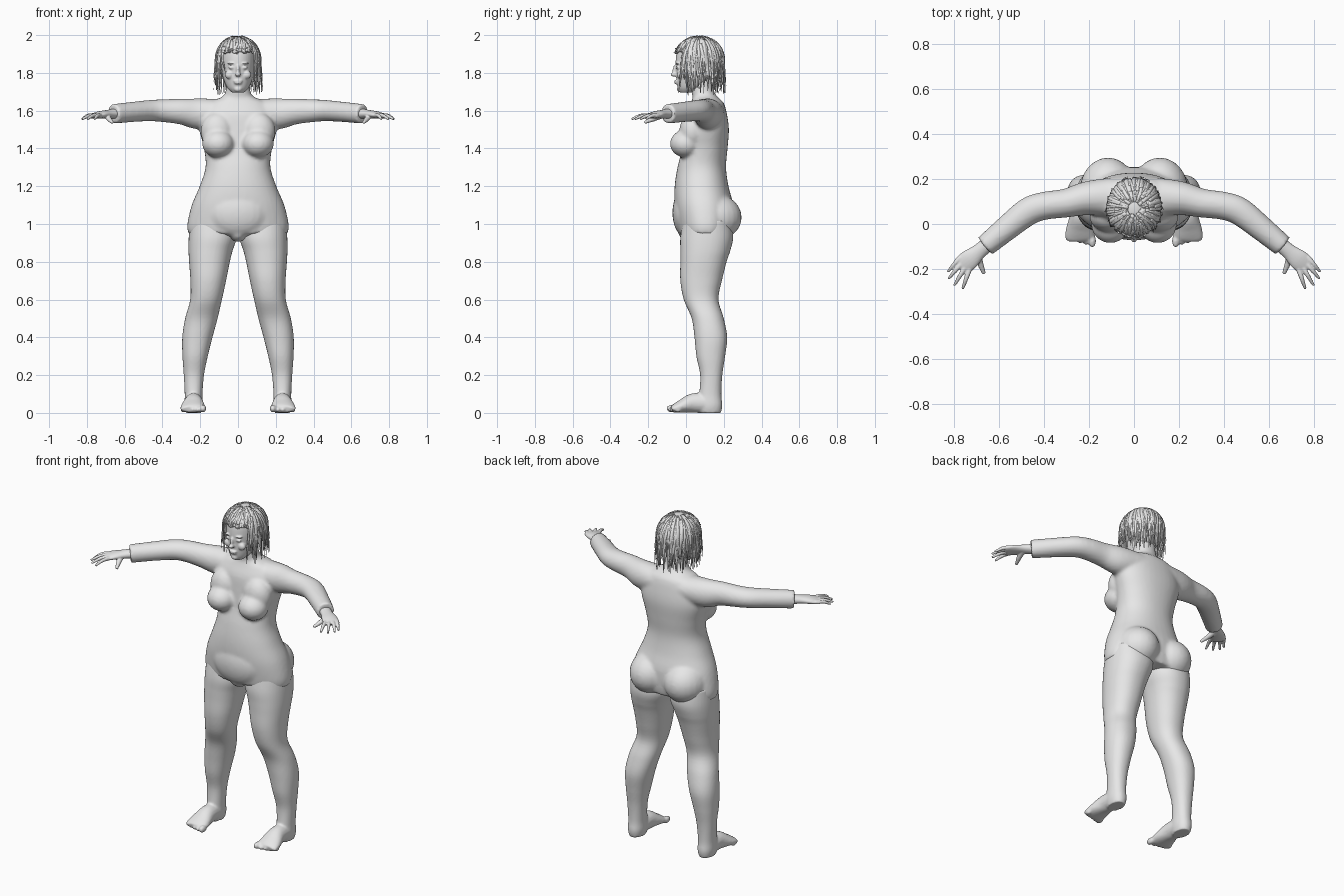
import bpy
import bmesh
import math
import random
from mathutils import Matrix, Vector

default_cube = bpy.data.objects.get("Cube")
if default_cube:
    bpy.data.objects.remove(default_cube, do_unlink=True)

random.seed(4)
UP = Vector((0, 0, 1))


def make_material(name, colour):
    material = bpy.data.materials.new(name)
    material.use_nodes = True
    material.diffuse_color = colour
    material.node_tree.nodes["Principled BSDF"].inputs["Base Color"].default_value = colour
    return material


clay = make_material("light grey", (0.8, 0.8, 0.8, 1))


def resample(stations, steps):
    """Smooth the station values with a Catmull-Rom curve."""
    result = []
    last = len(stations) - 1
    for i in range(last):
        before, start = stations[max(i - 1, 0)], stations[i]
        end, after = stations[i + 1], stations[min(i + 2, last)]
        for k in range(steps):
            t = k / steps
            result.append([
                b + t * ((c - a) + t * ((2 * a - 5 * b + 4 * c - d) + t * (3 * (b - c) + d - a))) / 2
                for a, b, c, d in zip(before, start, end, after)])
    result.append(list(stations[last]))
    return result


def skin_rings(bm, rings):
    """Bridge closed rings of points and cap both ends."""
    loops = [[bm.verts.new(point) for point in ring] for ring in rings]
    count = len(loops[0])
    for lower, upper in zip(loops, loops[1:]):
        for i in range(count):
            j = (i + 1) % count
            bm.faces.new((lower[i], lower[j], upper[j], upper[i]))
    bm.faces.new(loops[0][::-1])
    bm.faces.new(loops[-1])


def ring(centre, across, along, sides, power):
    """One superellipse section."""
    points = []
    for i in range(sides):
        angle = math.tau * i / sides
        c, s = math.cos(angle), math.sin(angle)
        points.append(centre
                      + across * math.copysign(abs(c) ** (2 / power), c)
                      + along * math.copysign(abs(s) ** (2 / power), s))
    return points


def upright(bm, stations, side=1, power=2.2):
    """Level sections: height, x from, x to, y front, y back."""
    rings = []
    for z, x0, x1, front, back in resample(stations, 5):
        centre = Vector((side * (x0 + x1) / 2, (front + back) / 2, z))
        rings.append(ring(centre, Vector(((x1 - x0) / 2, 0, 0)),
                          Vector((0, (back - front) / 2, 0)), 40, power))
    skin_rings(bm, rings)


def tube(bm, stations, side=1, reference=UP, sides=20, steps=5):
    """Sections across a path: x, y, z, half width, half thickness."""
    path = resample(stations, steps)
    points = [Vector((side * p[0], p[1], p[2])) for p in path]
    rings = []
    for i, p in enumerate(path):
        tangent = points[min(i + 1, len(path) - 1)] - points[max(i - 1, 0)]
        across = tangent.cross(reference).normalized()
        along = across.cross(tangent).normalized()
        rings.append(ring(points[i], across * p[3], along * p[4], sides, 2))
    skin_rings(bm, rings)


def ball(bm, centre, radii, side=1):
    x, y, z = centre
    matrix = Matrix.Translation((side * x, y, z)) @ Matrix.Diagonal((*radii, 1))
    bmesh.ops.create_uvsphere(bm, u_segments=24, v_segments=16, radius=1, matrix=matrix)


def finish(name, bm, voxel=None, passes=3):
    """Turn a mesh into an object; fuse its pieces into one skin if asked."""
    bmesh.ops.recalc_face_normals(bm, faces=bm.faces)
    for face in bm.faces:
        face.smooth = True
    mesh = bpy.data.meshes.new(name)
    bm.to_mesh(mesh)
    bm.free()
    mesh.materials.append(clay)
    item = bpy.data.objects.new(name, mesh)
    bpy.context.collection.objects.link(item)
    if voxel:
        fuse = item.modifiers.new("fuse", 'REMESH')
        fuse.mode = 'VOXEL'
        fuse.voxel_size = voxel
        fuse.use_smooth_shade = True
        soften = item.modifiers.new("soften", 'SMOOTH')
        soften.factor = 0.5
        soften.iterations = passes
    return item


# Torso with neck, bust, belly, seat and arms
body = bmesh.new()
torso_profile = [
    (0.95, .264, -.035, .24), (1, .268, -.045, .25), (1.1, .245, -.06, .25),
    (1.2, .203, -.06, .225), (1.3, .172, -.045, .212), (1.4, .18, -.02, .22),
    (1.5, .205, -.01, .227), (1.58, .2, 0, .217), (1.64, .16, .025, .2),
    (1.67, .09, .035, .17), (1.7, .066, .03, .15), (1.78, .06, .03, .14)]
upright(body, [(z, -w, w, front, back) for z, w, front, back in torso_profile])
ball(body, (0, 0, 1.06), (.16, .072, .13))
ball(body, (0, .03, .955), (.05, .07, .05))
for side in (1, -1):
    ball(body, (.105, 0, 1.425), (.085, .085, .074), side)
    ball(body, (.11, .035, 1.49), (.088, .07, .1), side)
    ball(body, (.115, .15, 1.035), (.125, .145, .125), side)
    tube(body, [
        (.06, .12, 1.59, .09, .07), (.2, .115, 1.583, .076, .082),
        (.3, .093, 1.595, .064, .068), (.4, .08, 1.6, .062, .06),
        (.47, .055, 1.6, .062, .056), (.56, -.015, 1.593, .056, .053),
        (.66, -.098, 1.583, .049, .052)], side, sides=32)
finish("torso_and_arms", body, 0.01, 4)

for side, label in ((1, "left"), (-1, "right")):
    # Leg and foot
    leg = bmesh.new()
    upright(leg, [
        (1.02, .005, .255, -.015, .24), (.93, .006, .261, -.03, .25),
        (.86, .028, .262, -.03, .235), (.8, .043, .259, -.03, .215),
        (.7, .063, .252, -.03, .19), (.6, .085, .253, -.012, .172),
        (.5, .108, .28, .03, .2), (.4, .135, .295, .045, .218),
        (.3, .16, .294, .055, .207), (.2, .18, .287, .075, .192),
        (.1, .188, .282, .07, .187), (.04, .187, .283, .06, .192),
        (0, .195, .275, .07, .185)], side)
    tube(leg, [
        (.235, .17, .04, .03, .035), (.235, .12, .05, .045, .05),
        (.235, .04, .052, .05, .052), (.238, -.02, .036, .063, .036),
        (.24, -.06, .024, .066, .024), (.24, -.075, .02, .055, .016)], side)
    for i in range(5):
        size = .02 if i == 0 else .015 - .0007 * i
        ball(leg, (.185 + .027 * i, -.075 + .002 * i * i, size + .003),
             (size * .85, size * 1.5, size), side)
    finish(label + "_leg", leg, 0.007, 3)

    # Hand with four fingers and a thumb
    hand = bmesh.new()
    tube(hand, [
        (.63, -.075, 1.585, .034, .03), (.685, -.12, 1.582, .034, .023),
        (.73, -.158, 1.578, .045, .019), (.768, -.188, 1.57, .043, .013)], side)
    tips = [(.826, -.212), (.823, -.243), (.797, -.272), (.76, -.288)]
    for i, (x, y) in enumerate(tips):
        kx, ky = .77 - .0135 * i, -.148 - .017 * i
        tube(hand, [
            (kx, ky, 1.575, .012, .012),
            ((kx + x) / 2, (ky + y) / 2, 1.573, .01, .01),
            (x, y, 1.555, .006, .006)], side, sides=12)
    tube(hand, [
        (.695, -.125, 1.575, .018, .016), (.682, -.175, 1.555, .014, .013),
        (.665, -.22, 1.537, .008, .008)], side, sides=12)
    finish(label + "_hand", hand, 0.004, 2)

# Head and face
head = bmesh.new()
head_profile = [
    (1.695, .03, -.03, .03), (1.72, .056, -.043, .09), (1.76, .074, -.05, .14),
    (1.8, .084, -.052, .17), (1.86, .09, -.055, .185), (1.92, .088, -.045, .18),
    (1.96, .07, -.01, .15), (1.985, .03, .03, .1)]
upright(head, [(z, -w, w, front, back) for z, w, front, back in head_profile], power=2)
ball(head, (0, -.055, 1.812), (.01, .016, .032))
ball(head, (0, -.062, 1.792), (.015, .02, .012))
ball(head, (0, -.051, 1.756), (.024, .012, .006))
ball(head, (0, -.05, 1.746), (.02, .012, .006))
ball(head, (0, -.034, 1.715), (.022, .014, .016))
for side in (1, -1):
    ball(head, (.034, -.044, 1.828), (.017, .01, .008), side)
    ball(head, (.034, -.044, 1.85), (.024, .012, .005), side)
    ball(head, (.045, -.03, 1.79), (.025, .018, .022), side)
finish("head", head, 0.005, 2)

# Hair cap, open over the face
CENTRE = Vector((0, .07, 1.87))
SPAN = Vector((.122, .135, .128))
cap = bmesh.new()
ball(cap, CENTRE, SPAN * 0.97)
face_opening = [
    f for f in cap.faces
    if f.calc_center_median().z < 1.75
    or (f.calc_center_median().z < 1.92 and f.calc_center_median().y < .015)]
bmesh.ops.delete(cap, geom=face_opening, context='FACES')
finish("hair_cap", cap)

# Loose flat locks falling from the crown
locks = bmesh.new()
for n in range(300):
    turn = random.uniform(0, math.tau)
    cos_t, sin_t = math.cos(turn), math.sin(turn)
    fringe = sin_t < -.62
    drop = 0 if fringe else random.uniform(.06, .19)
    start = random.uniform(.2, .9)
    finish_angle = random.uniform(1, 1.3) if fringe else math.pi / 2
    scale = random.uniform(.96, 1)
    flare = random.uniform(-.12, .1)
    drift = random.uniform(-.3, .3)
    width = random.uniform(.006, .011)
    stations = []
    for k in range(8):
        t = k / 7
        angle = start + (finish_angle - start) * min(t * 1.75, 1)
        fall = max(t - 4 / 7, 0) * 7 / 3
        reach = math.sin(angle) * scale * (1 + flare * fall)
        swing = turn + drift * t
        taper = 1 - .85 * t ** 3
        stations.append((
            CENTRE.x + SPAN.x * reach * math.cos(swing),
            CENTRE.y + SPAN.y * reach * math.sin(swing),
            CENTRE.z + SPAN.z * scale * math.cos(angle) - drop * fall,
            .003 * taper, width * taper))
    tube(locks, stations, reference=Vector((-sin_t, cos_t, 0)), sides=6, steps=2)
finish("hair_locks", locks)
